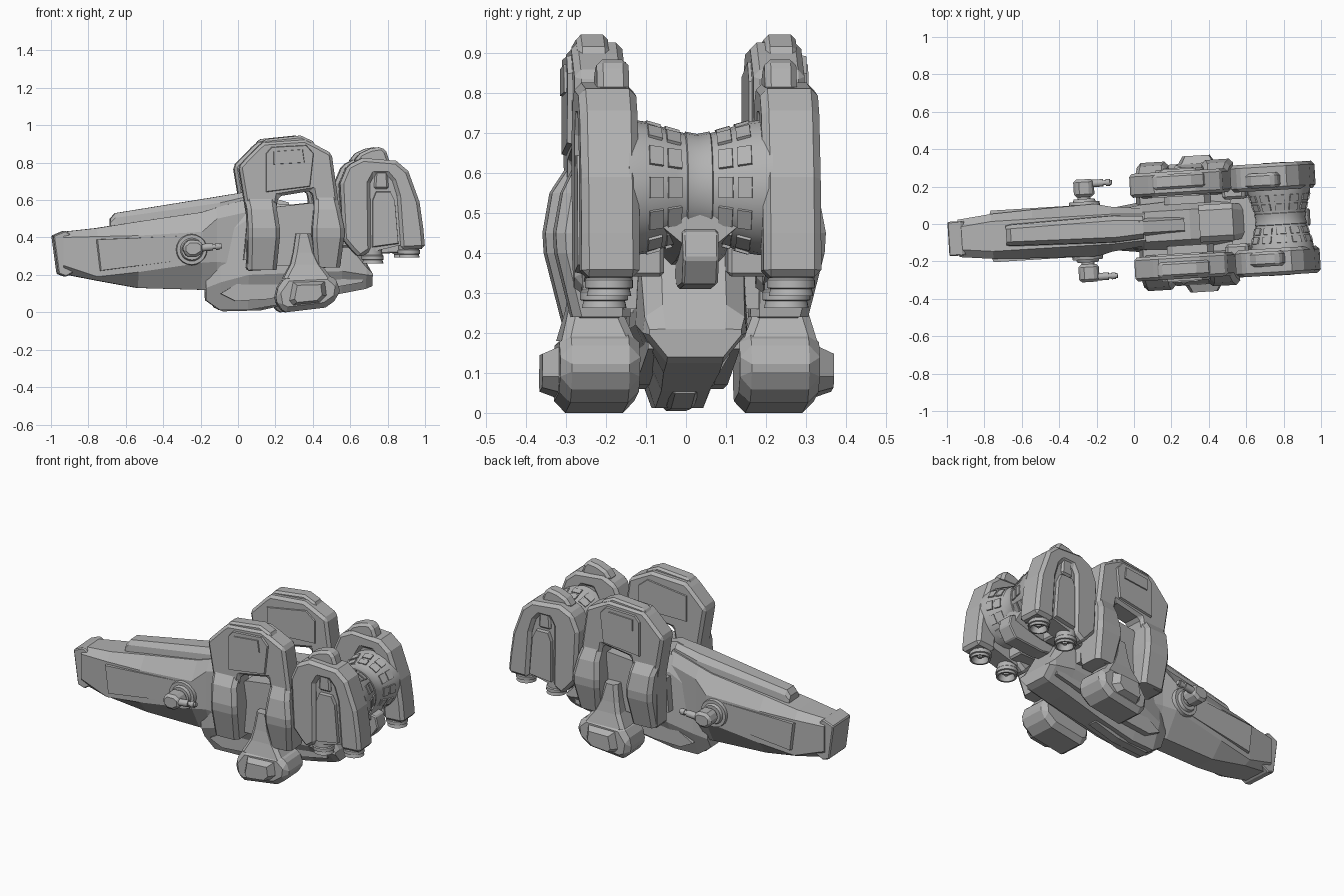
import bpy, bmesh, math
from mathutils import Matrix, Vector

cube = bpy.data.objects.get("Cube")
if cube:
    bpy.data.objects.remove(cube, do_unlink=True)

grey = bpy.data.materials.new("hull_grey")
grey.use_nodes = True
grey.diffuse_color = (0.45, 0.45, 0.45, 1)
grey.node_tree.nodes["Principled BSDF"].inputs["Base Color"].default_value = (0.45, 0.45, 0.45, 1)
YAW = math.radians(3.5)   # the whole craft is turned slightly to one side


def finish(name, bm, mirror=False, bevel=0, smooth=False):
    bmesh.ops.recalc_face_normals(bm, faces=bm.faces)
    me = bpy.data.meshes.new(name)
    bm.to_mesh(me)
    bm.free()
    me.materials.append(grey)
    ob = bpy.data.objects.new(name, me)
    bpy.context.collection.objects.link(ob)
    ob.rotation_euler.z = YAW
    ob.location.y = -.02
    if smooth:
        bpy.ops.object.select_all(action='DESELECT')
        ob.select_set(True)
        bpy.context.view_layer.objects.active = ob
        bpy.ops.object.shade_smooth_by_angle(angle=math.radians(32))
    if bevel:
        m = ob.modifiers.new("Chamfer", 'BEVEL')
        m.width, m.segments, m.limit_method = bevel, 1, 'ANGLE'
        m.angle_limit = math.radians(40)
    if mirror:
        m = ob.modifiers.new("Mirror", 'MIRROR')
        m.use_axis = (False, True, False)
        m.use_mirror_merge = False


def skin(name, rings, **kw):
    """Join equal rings of points into a closed solid."""
    bm = bmesh.new()
    vs = [[bm.verts.new(p) for p in r] for r in rings]
    n = len(rings[0])
    for a, b in zip(vs, vs[1:]):
        for i in range(n):
            j = (i + 1) % n
            bm.faces.new((a[i], a[j], b[j], b[i]))
    bm.faces.new(vs[0])
    bm.faces.new(vs[-1])
    finish(name, bm, **kw)


def hull(name, sections):
    """Sections: x followed by half-width, height pairs from top to bottom."""
    skin(name, [[(x, w, z) for w, z in half] + [(x, -w, z) for w, z in reversed(half)] for x, *half in sections])


def slab(name, pts, y0, y1, taper=1, **kw):
    """Side profile (x, z) from y0 to y1, scaled by taper at y1."""
    cx = sum(p[0] for p in pts) / len(pts)
    cz = sum(p[1] for p in pts) / len(pts)
    skin(name, [[(cx + (x - cx) * s, y, cz + (z - cz) * s) for x, z in pts] for y, s in ((y0, 1), (y1, taper))], **kw)


def pair(name, pts, y0, y1, **kw):
    slab(name, pts, y0, y1, mirror=True, **kw)


def post(name, sections, c):
    """Upright part from (z, x0, x1, y0, y1) sections with cut corners, on both sides."""
    skin(name, [[(x0 + c, y0, z), (x1 - c, y0, z), (x1, y0 + c, z), (x1, y1 - c, z),
                 (x1 - c, y1, z), (x0 + c, y1, z), (x0, y1 - c, z), (x0, y0 + c, z)]
                for z, x0, x1, y0, y1 in sections], mirror=True)


def rods(name, parts):
    """Parts: start, end, start radius, end radius."""
    bm = bmesh.new()
    for a, b, r1, r2 in parts:
        a, b = Vector(a), Vector(b)
        rot = (b - a).to_track_quat('Z', 'Y').to_matrix().to_4x4()
        bmesh.ops.create_cone(bm, cap_ends=True, segments=20, radius1=r1, radius2=r2,
                              depth=(b - a).length, matrix=Matrix.Translation((a + b) / 2) @ rot)
    finish(name, bm, smooth=True, mirror=True)


# Long nose with chamfered shoulders and a keel
hull("nose_hull", [
    (-.94, (.06, .43), (.10, .40), (.10, .25), (.065, .205)),
    (-.76, (.08, .45), (.12, .405), (.12, .19), (.08, .17)),
    (-.54, (.08, .485), (.13, .41), (.13, .215), (.06, .13)),
    (-.20, (.08, .535), (.14, .43), (.14, .265), (.06, .12)),
    (-.12, (.08, .56), (.12, .50), (.12, .27), (.06, .12)),
    (.06, (.07, .61), (.10, .54), (.10, .25), (.06, .12))])
slab("nose_tip", [(-.995, .41), (-.93, .437), (-.905, .42), (-.875, .22), (-.925, .19), (-.967, .205)],
     -.092, .092, bevel=.006)
hull("nose_ridge", [
    (-.685, (.035, .50), (.05, .48), (.055, .44)),
    (-.66, (.035, .53), (.055, .505), (.06, .45)),
    (-.1, (.045, .62), (.07, .585), (.075, .53)),
    (.05, (.035, .645), (.06, .62), (.06, .56))])
pair("nose_side_plate", [(-.77, .39), (-.30, .41), (-.2, .40), (-.2, .29), (-.75, .22)], .11, .138, taper=.97)

# Side turrets on the nose
tx, tz = -.257, .335
rods("turret_mount", [((tx, .13, tz), (tx, .155, tz), .085, .08), ((tx, .155, tz), (tx, .17, tz), .062, .055),
                      ((tx, .17, tz), (tx, .2, tz), .035, .035)])
pair("turret_head", [(-.31, .32), (-.31, .36), (-.28, .385), (-.23, .385), (-.2, .365), (-.2, .32),
                     (-.24, .295), (-.28, .295)], .18, .275, bevel=.015)
rods("turret_barrel", [((-.21, .25, .345), (-.15, .25, .35), .02, .02), ((-.15, .25, .35), (-.103, .25, .354), .013, .013),
                       ((-.135, .25, .351), (-.113, .25, .353), .018, .018)])

# Central body
hull("main_body", [
    (-.175, (.05, .30), (.08, .25), (.08, .13), (.045, .065)),
    (-.10, (.06, .50), (.10, .40), (.115, .16), (.06, .012)),
    (.05, (.08, .59), (.12, .50), (.135, .20), (.06, .012)),
    (.30, (.08, .575), (.135, .47), (.14, .21), (.06, .055)),
    (.55, (.08, .50), (.13, .40), (.14, .22), (.07, .10)),
    (.68, (.08, .27), (.125, .24), (.13, .20), (.07, .125)),
    (.715, (.075, .21), (.115, .208), (.115, .195), (.07, .14))])
hull("body_spine", [(-.02, (.03, .63), (.05, .57)), (.05, (.03, .65), (.05, .58)), (.27, (.03, .587), (.045, .56))])
hull("rear_deck", [(.35, (.07, .58), (.1, .55), (.1, .45)), (.53, (.07, .575), (.1, .55), (.1, .42)),
                   (.59, (.06, .50), (.09, .48), (.09, .38))])
slab("keel_skid", [(-.14, .03), (-.08, .005), (.12, .01), (.3, .05), (.25, .09), (-.1, .09)], -.035, .035, bevel=.01)
pair("keel_side_plate", [(-.1, .1), (-.02, .06), (.15, .07), (.66, .16), (.66, .2), (.1, .22)], .08, .115)

# Tall horseshoe armour on both sides
arch = [(.03, .22), (.035, .50), (-.012, .78), (.09, .885), (.12, .91), (.34, .925), (.40, .895), (.485, .85),
        (.52, .60), (.55, .42), (.53, .25), (.40, .23), (.385, .42), (.40, .54), (.38, .65), (.20, .62), (.185, .54),
        (.20, .42), (.19, .23)]
pair("armour_arch", arch, .16, .288, bevel=.016)
pair("armour_crest", [(.09, .87), (.125, .925), (.32, .945), (.385, .915), (.41, .87)], .195, .275, bevel=.012)
pair("armour_panel", [(.13, .64), (.13, .85), (.16, .885), (.35, .895), (.39, .85), (.37, .67)], .28, .30, taper=.96)
pair("armour_hatch", [(.17, .79), (.17, .86), (.33, .872), (.34, .80)], .295, .306, taper=.95)
pair("inner_panel", [(.1, .68), (.1, .84), (.36, .88), (.42, .83), (.42, .69)], .17, .152, taper=.96)
pair("armour_web", [(.17, .25), (.17, .54), (.2, .565), (.385, .585), (.42, .54), (.42, .25)], .11, .225)
post("front_leg_guard", [(.225, .035, .19, .15, .295), (.40, .035, .205, .15, .34), (.45, .035, .205, .15, .343),
                         (.55, .03, .19, .16, .325), (.61, .02, .185, .17, .285)], .022)
post("rear_leg_guard", [(.24, .395, .53, .15, .295), (.40, .38, .55, .15, .335), (.45, .38, .55, .15, .338),
                        (.55, .39, .53, .16, .32), (.62, .39, .515, .17, .285)], .022)
pair("leg_bracket", [(.02, .28), (.04, .48), (.54, .46), (.54, .26)], .1, .17)

# Lower pods hung from struts
pair("pod", [(.18, .11), (.195, .025), (.24, 0), (.45, .025), (.52, .075), (.53, .15), (.47, .205), (.24, .195)],
     .125, .325, bevel=.028)
pair("pod_cap", [(.25, .06), (.27, .035), (.42, .05), (.46, .09), (.45, .17), (.27, .165)], .315, .365, taper=.7)
post("pod_strut", [(.18, .225, .485, .135, .32), (.255, .265, .43, .165, .30), (.32, .28, .40, .165, .29),
                   (.42, .295, .375, .165, .28)], .02)

# Rear engine blocks: core, horseshoe shell, cap
pair("engine_core", [(.57, .37), (.55, .68), (.61, .78), (.85, .77), (.93, .5), (.94, .38), (.69, .32)], .17, .28)
shell = [(.545, .39), (.53, .69), (.57, .785), (.65, .825), (.83, .81), (.895, .755), (.955, .59), (.975, .45),
         (.985, .34), (.855, .335), (.835, .62), (.81, .70), (.78, .735), (.715, .735), (.69, .69), (.695, .33),
         (.635, .29), (.595, .33)]
pair("engine_shell", shell, .155, .30, bevel=.018)
pair("engine_cap", [(.60, .80), (.64, .85), (.695, .875), (.755, .885), (.78, .86), (.80, .80)], .17, .25, bevel=.015)
pair("engine_vent", [(.70, .34), (.70, .60), (.72, .65), (.80, .65), (.825, .60), (.845, .36)], .25, .302, taper=.94)
pair("engine_grip", [(.71, .66), (.72, .79), (.78, .79), (.79, .66)], .17, .292, bevel=.01)


# Hollow exhaust nozzles
def nozzle(name, x, z):
    prof = [(.055, .09), (.055, .045), (.06, .04), (.06, .02), (.052, .018), (.056, 0), (.046, 0), (.036, .035)]
    rings = [[(x + r * math.cos(a) + (.09 - h) * .1, .228 + r * math.sin(a), z + h)
              for a in [i * math.tau / 24 for i in range(24)]] for r, h in prof]
    skin(name, rings, mirror=True, smooth=True)
    rods(name + "_core", [((x + .007, .228, z + .05), (x + .01, .228, z + .012), .022, .012)])


nozzle("front_nozzle", .70, .262)
nozzle("rear_nozzle", .895, .292)

# Waisted drum between the engines, with thin plates and a central band
cx, cz, N = .785, .563, 24


def ring(y, r):
    return [(cx + r * math.cos(i * math.tau / N), y, cz + r * math.sin(i * math.tau / N)) for i in range(N)]


skin("drum", [ring(y, r) for y, r in
              [(-.18, .172), (-.13, .165), (-.06, .143), (0, .128), (.06, .143), (.13, .165), (.18, .172)]], smooth=True)
skin("drum_band", [ring(y, r) for y, r in [(-.036, .13), (-.03, .14), (0, .134), (.03, .14), (.036, .13)]], smooth=True)
bm = bmesh.new()
for i in range(12):
    rot = Matrix.Translation((cx, 0, cz)) @ Matrix.Rotation(i * math.tau / 12, 4, 'Y')
    for y, r in ((.065, .14), (.112, .154)):
        tilt = Matrix.Translation((r, y, 0)) @ Matrix.Rotation(-.28, 4, 'Z')
        bmesh.ops.create_cube(bm, size=1, matrix=rot @ tilt @ Matrix.Diagonal((.018, .036, .052, 1)))
finish("drum_plates", bm, mirror=True)

# Beak, yoke and side struts tying the engines to the body
slab("rear_beak", [(.55, .34), (.56, .48), (.74, .50), (.93, .45), (.945, .385), (.90, .32), (.70, .31)],
     -.045, .045, bevel=.006)
hull("rear_yoke", [(.52, (.12, .50), (.12, .42), (.06, .36)), (.72, (.13, .51), (.12, .46), (.05, .38)),
                   (.90, (.12, .51), (.10, .47), (.04, .42))])
pair("engine_strut", [(.50, .35), (.50, .45), (.62, .46), (.74, .42), (.74, .34)], .08, .19, bevel=.01)
pair("upper_strut", [(.48, .45), (.48, .55), (.60, .55), (.62, .47)], .12, .24, bevel=.015)
